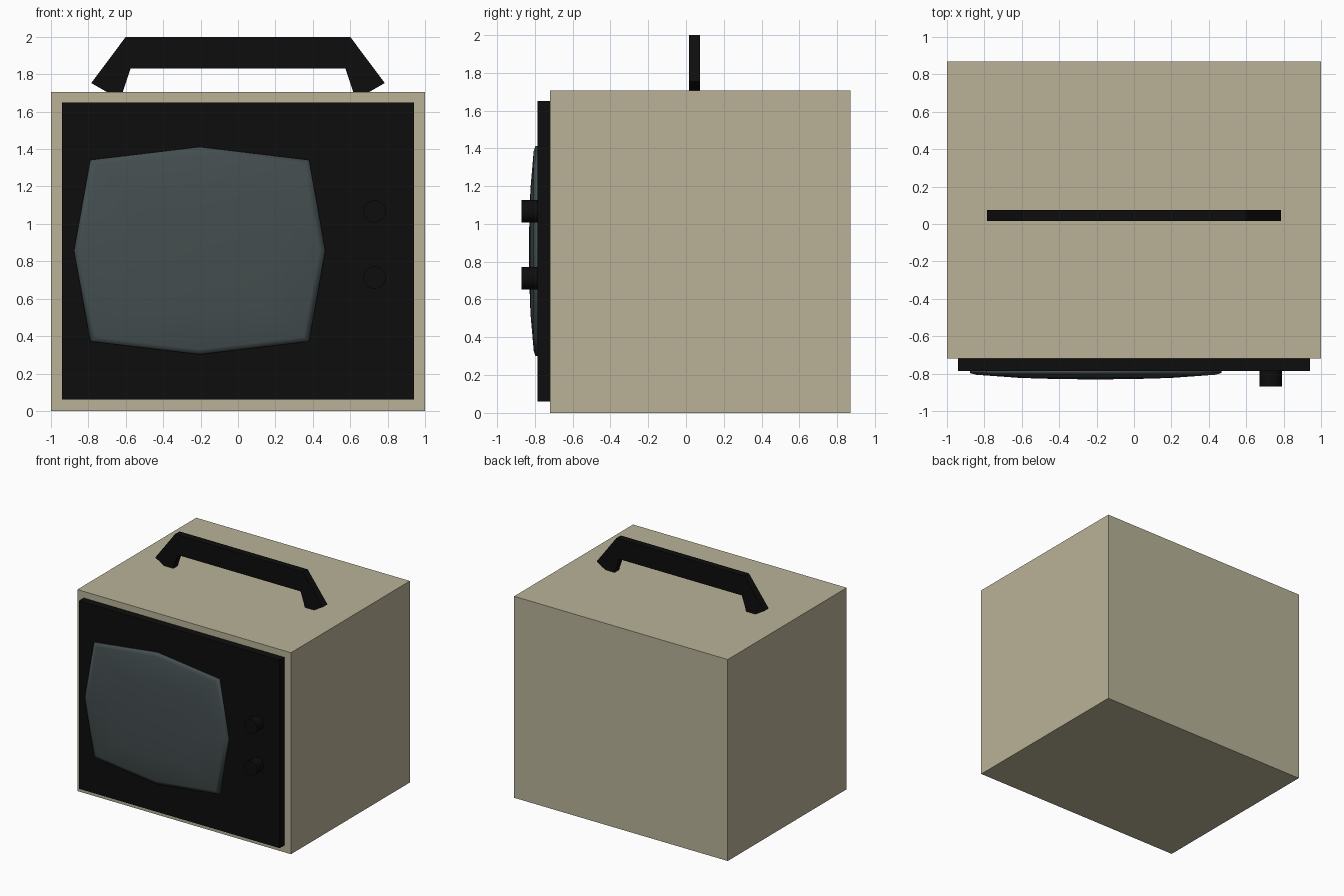
import bpy, bmesh, math
from mathutils import Matrix

if "Cube" in bpy.data.objects:
    bpy.data.objects.remove(bpy.data.objects["Cube"])


def material(name, rgb):
    m = bpy.data.materials.new(name)
    m.diffuse_color = (*rgb, 1)
    m.use_nodes = True
    m.node_tree.nodes["Principled BSDF"].inputs["Base Color"].default_value = m.diffuse_color
    return m


BEIGE = material("beige_casing", (0.49, 0.45, 0.315))
BLACK = material("black_plastic", (0.004, 0.004, 0.004))
GLASS = material("grey_glass", (0.058, 0.076, 0.078))


def finish(name, bm, mat):
    bmesh.ops.recalc_face_normals(bm, faces=bm.faces)
    mesh = bpy.data.meshes.new(name)
    bm.to_mesh(mesh)
    bm.free()
    mesh.materials.append(mat)
    ob = bpy.data.objects.new(name, mesh)
    bpy.context.collection.objects.link(ob)
    return ob


def box(name, lo, hi, mat):
    bm = bmesh.new()
    size = [b - a for a, b in zip(lo, hi)]
    mid = [(a + b) / 2 for a, b in zip(lo, hi)]
    bmesh.ops.create_cube(bm, size=1, matrix=Matrix.Translation(mid) @ Matrix.Diagonal((*size, 1)))
    return finish(name, bm, mat)


# casing and front panel
box("casing", (-1, -0.72, 0), (1, 0.87, 1.705), BEIGE)
box("front_panel", (-0.94, -0.785, 0.06), (0.94, -0.715, 1.65), BLACK)

# handle: mirrored half profile, feet sunk slightly into the casing
half = [(0.6, 2.0), (0.785, 1.753), (0.63, 1.665), (0.575, 1.83)]
profile = half + [(-x, z) for x, z in reversed(half)]
bm = bmesh.new()
face = bm.faces.new([bm.verts.new((x, 0.015, z)) for x, z in profile])
ext = bmesh.ops.extrude_face_region(bm, geom=[face], use_keep_orig=True)
for v in ext["geom"]:
    if isinstance(v, bmesh.types.BMVert):
        v.co.y = 0.075
finish("handle", bm, BLACK)

# bulging eight-sided screen: concentric rings rising to a centre point
cx, cz = -0.205, 0.857
outline = [(0.672, 0), (0.585, 0.485), (0, 0.555), (-0.585, 0.485),
           (-0.672, 0), (-0.585, -0.485), (0, -0.555), (0.585, -0.485)]
bm = bmesh.new()
rings = []
for scale, y in [(1, -0.78), (1, -0.797), (0.95, -0.806), (0.6, -0.823), (0.3, -0.829)]:
    rings.append([bm.verts.new((cx + x * scale, y, cz + z * scale)) for x, z in outline])
for a, b in zip(rings, rings[1:]):
    for i in range(8):
        j = (i + 1) % 8
        bm.faces.new((a[i], a[j], b[j], b[i]))
centre = bm.verts.new((cx, -0.831, cz))
for i in range(8):
    bm.faces.new((rings[-1][i], rings[-1][(i + 1) % 8], centre))
bm.faces.new(rings[0])
screen = finish("screen", bm, GLASS)
for p in screen.data.polygons:
    p.use_smooth = True

# two control knobs
for name, z in (("upper_knob", 1.067), ("lower_knob", 0.713)):
    bm = bmesh.new()
    place = Matrix.Translation((0.73, -0.825, z)) @ Matrix.Rotation(math.pi / 2, 4, 'X')
    bmesh.ops.create_cone(bm, cap_ends=True, segments=16, radius1=0.06, radius2=0.06,
                          depth=0.09, matrix=place)
    knob = finish(name, bm, BLACK)
    for p in knob.data.polygons:
        p.use_smooth = len(p.vertices) == 4
